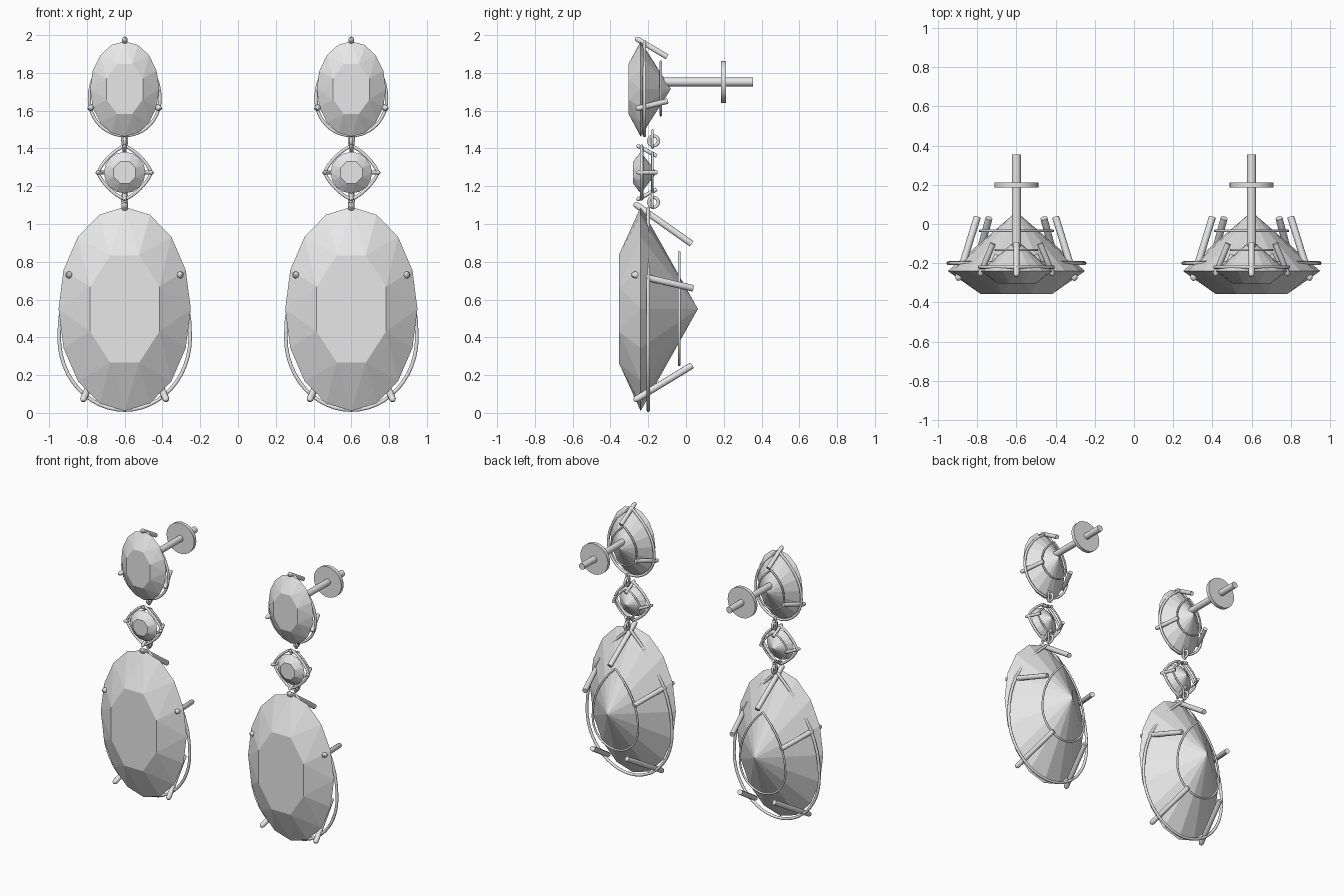
import bpy, bmesh, math

if "Cube" in bpy.data.objects:
    bpy.data.objects.remove(bpy.data.objects["Cube"])

SIDE = 0.6  # distance of each earring from the middle
grey = bpy.data.materials.new("pale grey")
grey.diffuse_color = (0.8, 0.8, 0.8, 1)
grey.use_nodes = True
grey.node_tree.nodes["Principled BSDF"].inputs["Base Color"].default_value = grey.diffuse_color
parts = []


def add_mesh(name, mesh):
    mesh.materials.clear()
    mesh.materials.append(grey)
    ob = bpy.data.objects.new(name, mesh)
    bpy.context.collection.objects.link(ob)
    ob.location.x = SIDE
    parts.append(ob)
    return ob


def gem(name, a, b, cz, table_y, girdle_y, apex_y, table=0.57):
    """Cut stone: octagon table, 16-sided girdle, pointed back."""
    bm = bmesh.new()

    def ring(n, scale, y, off):
        ts = [2 * math.pi * (i + off) / n for i in range(n)]
        return [bm.verts.new((a * scale * math.sin(t), y, cz + b * scale * math.cos(t))) for t in ts]

    top = ring(8, table, table_y, 0.5)
    gir = ring(16, 1, girdle_y, 0)
    apex = bm.verts.new((0, apex_y, cz))
    bm.faces.new(top)
    for i in range(8):
        g0, g1, g2 = gir[2 * i], gir[2 * i + 1], gir[(2 * i + 2) % 16]
        bm.faces.new((top[i - 1], top[i], g0))
        bm.faces.new((top[i], g0, g1))
        bm.faces.new((top[i], g1, g2))
    for i in range(16):
        bm.faces.new((gir[i - 1], gir[i], apex))
    bmesh.ops.recalc_face_normals(bm, faces=bm.faces)
    me = bpy.data.meshes.new(name)
    bm.to_mesh(me)
    bm.free()
    add_mesh(name, me)


def wire(name, pts, radius, closed=True, radii=None):
    """Round wire swept along points, turned into a mesh."""
    cu = bpy.data.curves.new(name, 'CURVE')
    cu.dimensions = '3D'
    cu.bevel_depth = radius
    cu.bevel_resolution = 3
    cu.use_fill_caps = True
    sp = cu.splines.new('POLY')
    sp.points.add(len(pts) - 1)
    for i, p in enumerate(pts):
        sp.points[i].co = (*p, 1)
        sp.points[i].radius = radii[i] if radii else 1
    sp.use_cyclic_u = closed
    tmp = bpy.data.objects.new("tmp", cu)
    bpy.context.collection.objects.link(tmp)
    dg = bpy.context.evaluated_depsgraph_get()
    me = bpy.data.meshes.new_from_object(tmp.evaluated_get(dg))
    bpy.data.objects.remove(tmp)
    ob = add_mesh(name, me)
    bpy.context.view_layer.objects.active = ob
    bpy.ops.object.select_all(action='DESELECT')
    ob.select_set(True)
    bpy.ops.object.shade_smooth_by_angle(angle=math.radians(40))


def prong(name, front, back, radius, sides=(1,)):
    """Claw with a rounded front tip, mirrored over the given sides."""
    for s in sides:
        f = (front[0] * s, front[1], front[2])
        k = (back[0] * s, back[1], back[2])
        length = math.dist(f, k)
        steps = [0, 0.3 * radius / length, radius / length, 1]
        pts = [tuple(p + (q - p) * t for p, q in zip(f, k)) for t in steps]
        wire(name, pts, radius, False, [0.3, 0.75, 1, 1])


def egg(w, low, wide, high, y, p=2.2, n=48):
    """Egg outline, rounded below and pointed at the top."""
    pts = []
    for i in range(n):
        t = math.pi / 2 + 2 * math.pi * i / n
        s, c = math.sin(t), math.cos(t)
        if s > 0:
            x = w * (1 - s ** p) * (1 if c > 0 else -1)
            pts.append((x, y, wide + (high - wide) * s))
        else:
            pts.append((w * c, y, wide + (wide - low) * s))
    return pts


def diamond(r, cz, y, n=40):
    """Softly rounded diamond outline."""
    def f(v):
        return math.copysign(abs(v) ** 1.5, v)
    return [(r * f(math.cos(2 * math.pi * i / n)), y, cz + r * f(math.sin(2 * math.pi * i / n)))
            for i in range(n)]


def cylinder(name, r, y0, y1, z):
    bm = bmesh.new()
    bmesh.ops.create_cone(bm, cap_ends=True, segments=32, radius1=r, radius2=r, depth=y1 - y0)
    for v in bm.verts:
        v.co = (v.co.x, v.co.z + (y0 + y1) / 2, z - v.co.y)
    me = bpy.data.meshes.new(name)
    bm.to_mesh(me)
    bm.free()
    ob = add_mesh(name, me)
    bpy.context.view_layer.objects.active = ob
    bpy.ops.object.select_all(action='DESELECT')
    ob.select_set(True)
    bpy.ops.object.shade_smooth_by_angle(angle=math.radians(40))


BOTH = (1, -1)

# Large drop stone and its basket
gem("large_stone", 0.35, 0.54, 0.55, -0.356, -0.24, 0.063)
wire("large_outer_rail", egg(0.347, 0.015, 0.4, 1.08, -0.2), 0.01)
wire("large_inner_rail", egg(0.185, 0.255, 0.45, 0.85, -0.035), 0.007)
prong("large_top_prong", (0, -0.275, 1.11), (0, 0.03, 0.895), 0.018)
prong("large_side_prong", (0.3, -0.288, 0.735), (0.2, 0.035, 0.66), 0.018, BOTH)
prong("large_low_prong", (0.222, -0.275, 0.065), (0.14, 0.03, 0.25), 0.018, BOTH)

# Small round stone and its diamond-shaped basket
gem("small_stone", 0.11, 0.11, 1.272, -0.28, -0.24, -0.155)
wire("small_outer_rail", diamond(0.14, 1.272, -0.235), 0.009)
wire("small_inner_rail", diamond(0.105, 1.272, -0.178), 0.006)
prong("small_side_prong", (0.148, -0.262, 1.272), (0.1, -0.155, 1.272), 0.011, BOTH)
prong("small_top_prong", (0, -0.262, 1.417), (0, -0.155, 1.36), 0.011)
prong("small_low_prong", (0, -0.262, 1.127), (0, -0.155, 1.184), 0.011)

# Upper stone and its basket
gem("upper_stone", 0.183, 0.252, 1.715, -0.304, -0.24, -0.08)
wire("upper_outer_rail", egg(0.187, 1.468, 1.66, 1.965, -0.22), 0.009)
wire("upper_inner_rail", egg(0.105, 1.575, 1.68, 1.86, -0.133), 0.006)
prong("upper_top_prong", (0, -0.268, 1.985), (0, -0.1, 1.885), 0.015)
prong("upper_side_prong", (0.188, -0.265, 1.61), (0.12, -0.1, 1.65), 0.015, BOTH)

# Links between the stones
for z, zl in ((1.44, 1.45), (1.115, 1.13)):
    ts = [2 * math.pi * i / 20 for i in range(20)]
    wire("round_link", [(0, -0.172 + 0.026 * math.cos(t), z + 0.026 * math.sin(t)) for t in ts], 0.009)
    wire("long_link", [(0.012 * math.cos(t), -0.178, zl + 0.045 * math.sin(t)) for t in ts], 0.007)

# Ear post and its backing disc
cylinder("ear_post", 0.023, -0.12, 0.355, 1.752)
cylinder("post_disc", 0.112, 0.186, 0.212, 1.752)

# Second earring
for ob in list(parts):
    twin = ob.copy()
    twin.location.x = -SIDE
    bpy.context.collection.objects.link(twin)
